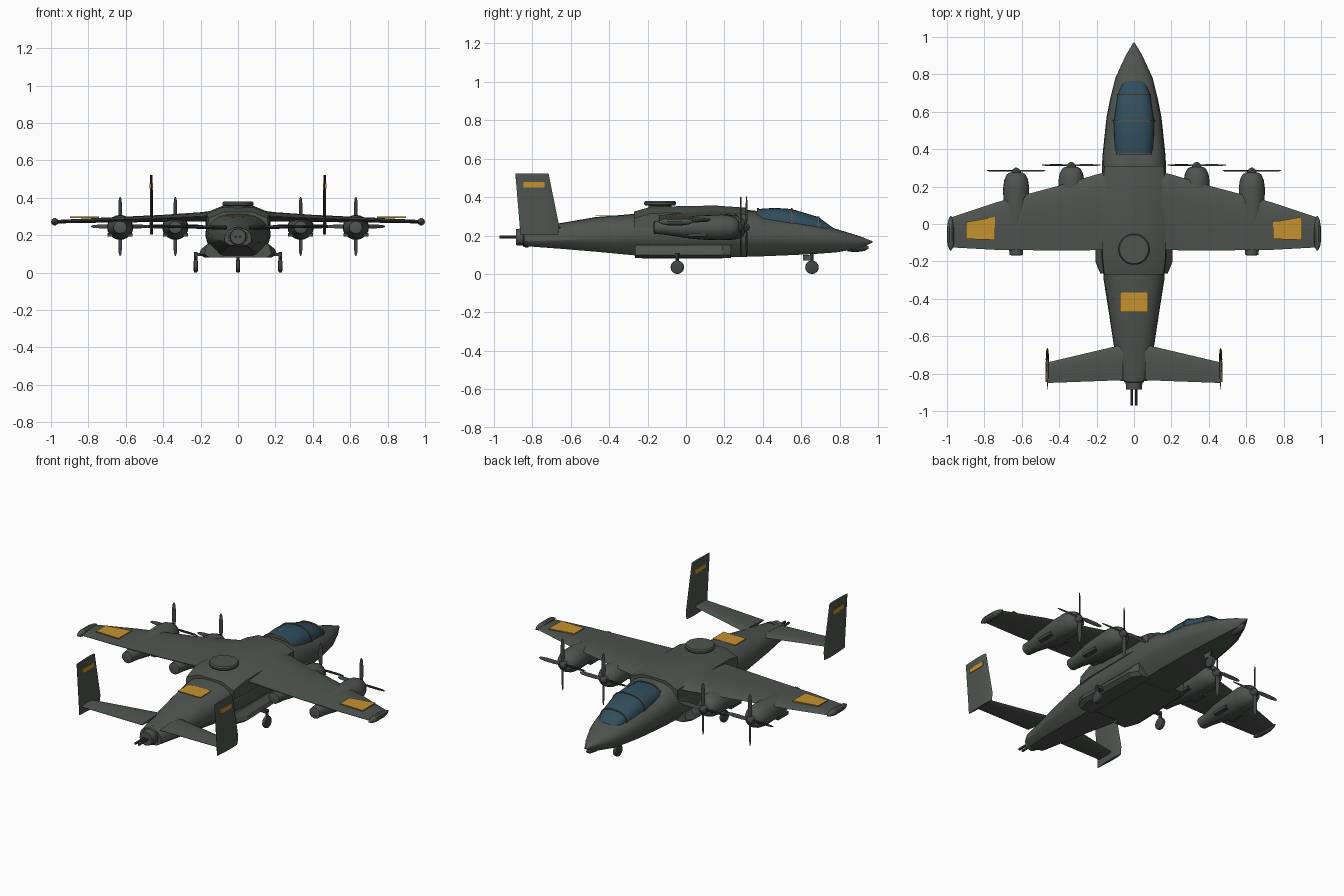
import bpy, bmesh
from math import sin, cos, pi, radians
from mathutils import Matrix, Vector

cube = bpy.data.objects.get("Cube")
if cube:
    bpy.data.objects.remove(cube, do_unlink=True)


def material(name, rgb):
    m = bpy.data.materials.new(name)
    m.use_nodes = True
    m.diffuse_color = (*rgb, 1)
    m.node_tree.nodes["Principled BSDF"].inputs["Base Color"].default_value = (*rgb, 1)
    return m


BODY = material("grey green paint", (0.08, 0.09, 0.08))
GLASS = material("blue glass", (0.03, 0.075, 0.105))
ORANGE = material("orange marking", (0.56, 0.29, 0.03))
DARK = material("dark metal", (0.055, 0.06, 0.058))


def finish(name, bm, mat, smooth=35):
    bmesh.ops.recalc_face_normals(bm, faces=bm.faces)
    me = bpy.data.meshes.new(name)
    bm.to_mesh(me)
    bm.free()
    ob = bpy.data.objects.new(name, me)
    bpy.context.collection.objects.link(ob)
    me.materials.append(mat)
    if smooth:
        bpy.ops.object.select_all(action='DESELECT')
        ob.select_set(True)
        bpy.context.view_layer.objects.active = ob
        bpy.ops.object.shade_smooth_by_angle(angle=radians(smooth))
    return ob


def loft(name, rings, mat, smooth=35):
    """Skin a list of equal closed rings and cap both ends."""
    bm = bmesh.new()
    rows = [[bm.verts.new(p) for p in ring] for ring in rings]
    n = len(rows[0])
    for a, b in zip(rows, rows[1:]):
        for i in range(n):
            j = (i + 1) % n
            bm.faces.new((a[i], a[j], b[j], b[i]))
    bm.faces.new(rows[0])
    bm.faces.new(rows[-1])
    return finish(name, bm, mat, smooth)


def lathe(name, center, profile, mat, axis='Y', sides=20, squash=1):
    """Round part along an axis; profile holds (position, radius)."""
    rings = []
    for t, r in profile:
        ring = []
        for k in range(sides):
            a = 2 * pi * k / sides
            u, v = r * cos(a), r * sin(a) * squash
            p = {'X': (t, u, v), 'Y': (u, t, v), 'Z': (u, v, t)}[axis]
            ring.append(Vector(p) + Vector(center))
        rings.append(ring)
    return loft(name, rings, mat)


def box(name, center, size, mat):
    bm = bmesh.new()
    bmesh.ops.create_cube(bm, size=1, matrix=Matrix.Translation(center) @ Matrix.Diagonal((*size, 1)))
    return finish(name, bm, mat, 0)


def plate(name, points, offset, mat):
    """Thin prism from a flat outline."""
    return loft(name, [points, [Vector(p) + Vector(offset) for p in points]], mat, 0)


def airfoil(name, sections, side=1, upright=0):
    """Sections hold span, leading edge, trailing edge, height, thickness."""
    shape = [(0, 0), (.08, .35), (.3, .5), (.6, .4), (1, .05),
             (1, -.05), (.6, -.4), (.3, -.5), (.08, -.35)]
    rings = []
    for s, le, te, h, t in sections:
        pts = [(le + (te - le) * c, h + t * d) for c, d in shape]
        rings.append([(d, y, s) if upright else (side * s, y, d) for y, d in pts])
    return loft(name, rings, BODY)


def dome(y, w, z0, z1, n=12, p=0.8):
    """Arched ring with a flat base."""
    return [(w * (1 if c > 0 else -1) * abs(c) ** p, y, z0 + (z1 - z0) * abs(s) ** p)
            for c, s in ((cos(pi * k / n), sin(pi * k / n)) for k in range(n + 1))]


# Fuselage: arched top, sharp chine, flat keel
stations = [  # y, half width, keel, chine, top
    (.97, .003, .163, .167, .171), (.9, .045, .132, .168, .198), (.78, .1, .112, .172, .235),
    (.68, .125, .105, .176, .262), (.57, .147, .099, .181, .285), (.4, .165, .092, .188, .305),
    (.36, .169, .091, .19, .33), (.2, .175, .086, .195, .34), (-.15, .172, .086, .195, .325),
    (-.3, .162, .1, .19, .31), (-.47, .135, .116, .182, .296), (-.65, .108, .131, .175, .265),
    (-.84, .072, .145, .17, .238)]
loft("fuselage", [dome(y, w, c, t) + [(-.93 * w, y, c - .35 * (c - b)), (-.58 * w, y, b),
                                      (.58 * w, y, b), (.93 * w, y, c - .35 * (c - b))]
                  for y, w, b, c, t in stations], BODY, 28)

# Raised fairing over the wing joint
loft("wing_fairing", [[(-.5 * w, y, t), (-w, y, t - .035), (-w - .005, y, .24),
                       (w + .005, y, .24), (w, y, t - .035), (.5 * w, y, t)]
                      for y, w, t in [(.31, .158, .345), (.15, .17, .356),
                                      (-.18, .168, .35), (-.27, .158, .325)]], BODY, 25)

# Canopy with hoops
canopy = [(.375, .1, .27, .338), (.46, .107, .262, .344), (.55, .109, .255, .338),
          (.69, .087, .235, .296), (.765, .06, .215, .24)]
loft("canopy_glass", [dome(y, w, b, t) for y, w, b, t in canopy], GLASS)
for i, k in enumerate((0, 2, 3)):
    y, w, b, t = canopy[k]
    loft(f"canopy_hoop_{i + 1}", [dome(y + d, w + .003, b, t + .004) for d in (-.005, .005)], BODY)

# Dorsal radar dish
lathe("radar_dish", (0, -.135, 0), [(.335, .06), (.355, .06), (.356, .078), (.362, .083),
                                    (.372, .083), (.379, .077)], BODY, 'Z', 32)

# Tail gun
lathe("tail_turret", (0, 0, .192), [(-.82, .055), (-.845, .052), (-.848, .045), (-.885, .042)], BODY, sides=12)
for s in (-1, 1):
    lathe(f"gun_barrel_{s}", (s * .012, 0, .192), [(-.88, .007), (-.97, .007)], DARK, sides=8)

# Chin sensor and belly panel
lathe("chin_sensor", (0, 0, .138), [(.95, .006), (.93, .018), (.88, .025), (.84, .02)], DARK, sides=12)
box("belly_panel", (0, -.02, .086), (.17, .42, .012), BODY)


def wheel(name, x, y, top):
    lathe(name + "_wheel", (x, y, .035), [(-.012, .022), (-.009, .033), (-.005, .035), (.005, .035),
                                          (.009, .033), (.012, .022)], DARK, 'X', 18)
    lathe(name + "_strut", (x, y, 0), [(.035, .008), (top, .01)], DARK, 'Z', 8)


wheel("nose", 0, .655, .13)
box("nose_gear_door", (0, .63, .085), (.012, .045, .03), BODY)

blade_shape = [(.015, .007), (.05, .011), (.11, .011), (.145, .008), (.157, .003)]

for side, tag in ((1, "left"), (-1, "right")):
    # Wing and tip pod
    airfoil(tag + "_wing", [(.1, .29, -.14, .305, .06), (.2, .265, -.14, .298, .05),
                            (.4, .205, -.142, .29, .038), (.74, .115, -.138, .28, .026),
                            (.98, .035, -.125, .272, .018)], side)
    lathe(tag + "_tip_pod", (side * .98, 0, .272), [(.042, .003), (.02, .013), (-.02, .02),
                                                    (-.09, .02), (-.12, .015), (-.142, .003)], BODY, sides=10)

    # Tailplane and fin
    airfoil(tag + "_tailplane", [(.06, -.645, -.835, .24, .022), (.463, -.74, -.85, .25, .014)], side)
    fin = airfoil(tag + "_fin", [(.203, -.665, -.862, 0, .016), (.25, -.66, -.865, 0, .018),
                                 (.523, -.715, -.888, 0, .013)], upright=1)
    fin.location.x = side * .463
    box(tag + "_fin_marking", (side * .463, -.79, .464), (.019, .11, .027), ORANGE)

    # Wing marking, with a slanted front edge
    edge = sorted((side * .743, side * .897))
    plate(tag + "_wing_marking", [(edge[0], .01, .293), (edge[1], .038, .293),
                                  (edge[1], -.085, .293), (edge[0], -.08, .293)], (0, 0, .006), ORANGE)

    # Side sponson and main wheel
    loft(tag + "_sponson", [[(side * x, y, z) for x, z in ((.08, .082), (w - .025, .082), (w, .1),
                                                          (w - .008, .125), (.165, .152), (.08, .152))]
                            for y, w in ((.235, .165), (.19, .195), (-.2, .207), (-.265, .18))], BODY, 20)
    wheel(tag + "_main", side * .226, -.045, .11)
    box(tag + "_axle_arm", (side * .205, -.045, .098), (.05, .025, .016), DARK)

    # Engines
    for x, shift, pos in ((.335, .03, "inner"), (.63, 0, "outer")):
        name = f"{tag}_{pos}"
        cx, cz = side * x, .242
        lathe(name + "_nacelle", (cx, shift, cz), [(.275, .034), (.265, .05), (.235, .064), (.19, .07),
                                                   (.08, .067), (0, .058), (-.1, .041), (-.165, .035),
                                                   (-.168, .026)], BODY, squash=.95)
        lathe(name + "_spinner", (cx, shift, cz), [(.302, .003), (.296, .014), (.284, .024), (.27, .028)],
              DARK, sides=14)
        for d in (-1, 1):
            box(f"{name}_exhaust_{d}", (cx + d * .052, shift + .06, .203), (.03, .1, .018), DARK)
        # Four twisted blades
        for k in range(4):
            turn = Matrix.Translation((cx, shift + .285, cz + .005)) @ Matrix.Rotation(k * pi / 2, 4, 'Y')
            rings = []
            for r, w in blade_shape:
                twist = Matrix.Rotation(radians(25), 4, 'Z')
                rings.append([turn @ twist @ Vector((a * w, b * .002, r))
                              for a, b in ((1, 0), (0, 1), (-1, 0), (0, -1))])
            loft(f"{name}_blade_{k + 1}", rings, DARK)

# Rear fuselage marking
plate("spine_marking", [(-.076, -.365, .301), (.076, -.365, .301), (.076, -.47, .301),
                        (-.076, -.47, .301)], (0, 0, .004), ORANGE)
